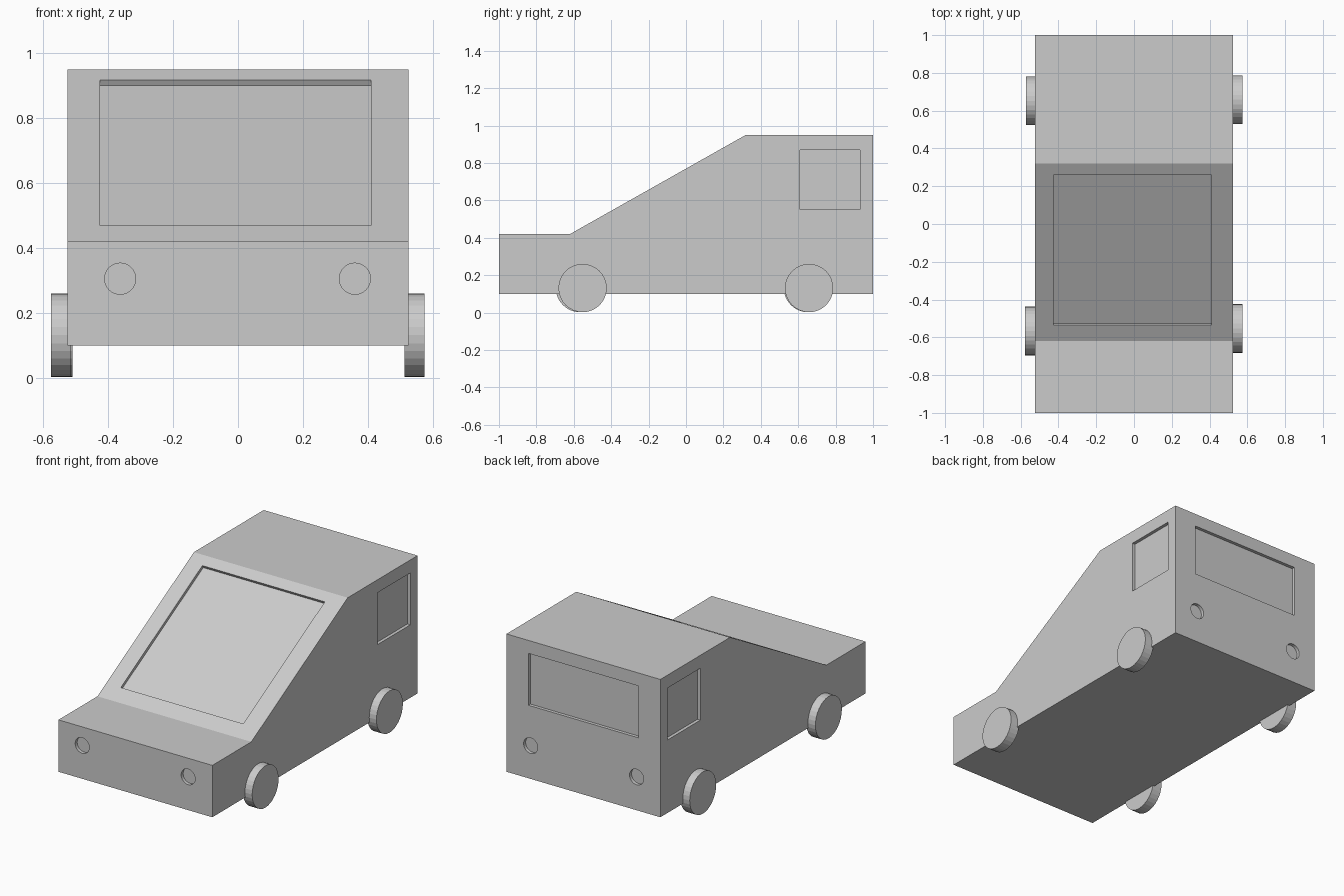
import bpy, bmesh
from math import atan2, cos, hypot, pi
from mathutils import Matrix

cube = bpy.data.objects.get("Cube")
if cube:
    bpy.data.objects.remove(cube, do_unlink=True)

grey = bpy.data.materials.new("plain_grey")
grey.use_nodes = True
COLOUR = (0.6, 0.6, 0.6, 1)
grey.diffuse_color = COLOUR
grey.node_tree.nodes["Principled BSDF"].inputs["Base Color"].default_value = COLOUR

HALF_W, FLOOR, BELT, ROOF = 0.525, 0.10, 0.42, 0.95
HOOD_Y, ROOF_Y = -0.62, 0.32
DEPTH = 0.02


def finish(name, bm):
    bmesh.ops.recalc_face_normals(bm, faces=bm.faces)
    mesh = bpy.data.meshes.new(name)
    bm.to_mesh(mesh)
    bm.free()
    mesh.materials.append(grey)
    obj = bpy.data.objects.new(name, mesh)
    bpy.context.collection.objects.link(obj)
    return obj


def extrude_profile(name, points):
    """Side outline of (y, z) points, swept across the car's width."""
    bm = bmesh.new()
    face = bm.faces.new([bm.verts.new((-HALF_W, y, z)) for y, z in points])
    swept = bmesh.ops.extrude_face_region(bm, geom=[face])["geom"]
    verts = [v for v in swept if isinstance(v, bmesh.types.BMVert)]
    bmesh.ops.translate(bm, verts=verts, vec=(2 * HALF_W, 0, 0))
    return finish(name, bm)


def box(name, centre, size, tilt=0):
    bm = bmesh.new()
    matrix = (Matrix.Translation(centre) @ Matrix.Rotation(tilt, 4, 'X')
              @ Matrix.Diagonal((*size, 1)))
    bmesh.ops.create_cube(bm, size=1, matrix=matrix)
    return finish(name, bm)


def disc(name, centre, radius, width, axis):
    bm = bmesh.new()
    matrix = Matrix.Translation(centre) @ Matrix.Rotation(pi / 2, 4, axis)
    bmesh.ops.create_cone(bm, cap_ends=True, segments=32, radius1=radius,
                          radius2=radius, depth=width, matrix=matrix)
    return finish(name, bm)


def carve(target, cutters):
    """Cut each recess into the target, then discard the cutter."""
    for cutter in cutters:
        cutter.hide_render = True
        mod = target.modifiers.new("recess", 'BOOLEAN')
        mod.operation, mod.solver, mod.object = 'DIFFERENCE', 'EXACT', cutter
        bpy.context.view_layer.objects.active = target
        bpy.ops.object.modifier_apply(modifier=mod.name)
        bpy.data.objects.remove(cutter, do_unlink=True)


# Lower body with recessed round lamps at both ends
lower_body = extrude_profile(
    "lower_body", [(-1, FLOOR), (1, FLOOR), (1, BELT), (-1, BELT)])
carve(lower_body, [disc("lamp_cutter", (x, end, 0.305), 0.048, 2 * DEPTH, 'X')
                   for end in (-1, 1) for x in (-0.363, 0.36)])

# Cabin with sloping front
cabin = extrude_profile(
    "cabin", [(HOOD_Y, BELT), (1, BELT), (1, ROOF), (ROOF_Y, ROOF)])

# Windscreen, side windows and rear window
run, rise = ROOF_Y - HOOD_Y, ROOF - BELT
slope = atan2(rise, run)
mid_y = -0.137
mid_z = BELT + (mid_y - HOOD_Y) * rise / run
windows = [
    box("windscreen_cutter", (-0.008, mid_y, mid_z),
        (0.835, 0.795 / cos(slope), 0.036), slope),
    box("rear_window_cutter", (0, 1, 0.71), (0.75, 2 * DEPTH, 0.32))]
for side in (-1, 1):
    windows.append(box("side_window_cutter", (side * HALF_W, 0.77, 0.71),
                       (2 * DEPTH, 0.32, 0.32)))
carve(cabin, windows)

# Wheels
for name, x, y in (("front_left_wheel", 0.543, -0.553),
                   ("front_right_wheel", -0.545, -0.567),
                   ("rear_left_wheel", 0.543, 0.658),
                   ("rear_right_wheel", -0.541, 0.652)):
    disc(name, (x, y, 0.131), 0.129, 0.062, 'Y')
